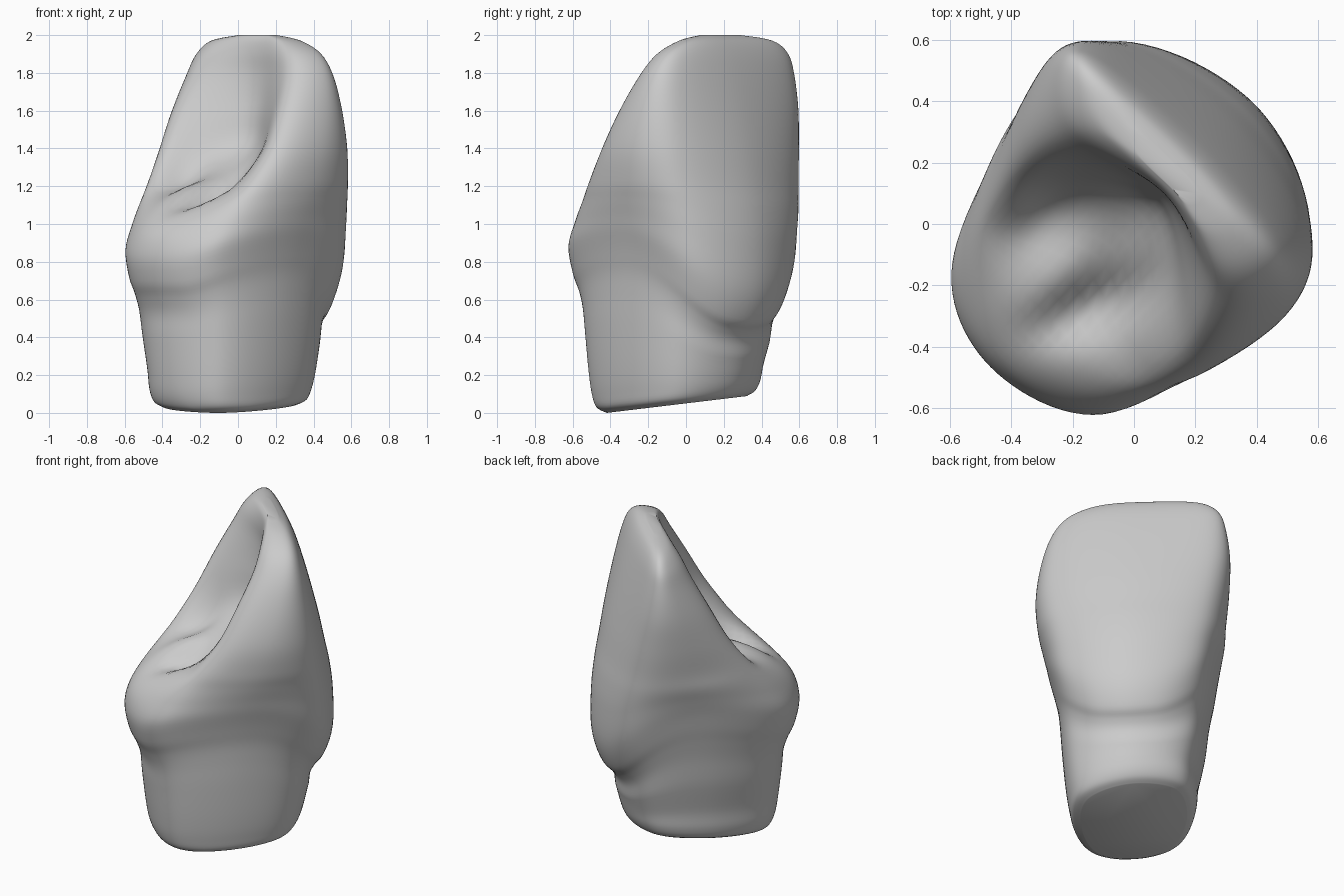
import bpy, bmesh, math

cube = bpy.data.objects.get("Cube")
if cube:
    bpy.data.objects.remove(cube, do_unlink=True)

# Horizontal sections in hundredths: height, then depth of the outer face, the sides,
# the two inner ridges and the hollow between them, then both half widths
LEVELS = [
    (0, 30, -8, -36, -45, 31, 30),
    (3, 34, -8, -40, -49, 36, 34),
    (10, 37, -8, -42, -52, 38, 36),
    (22, 39, -8, -43, -54, 40, 37),
    (40, 41, -8, -44, -56, 42, 41),
    (52, 42, -7, -45, -57, 43, 43),
    (61, 45, -6, -47, -60, 44, 45),
    (70, 50, -5, -50, -64, 46, 47),
    (84, 55, -3, -51, -66, 49, 49),
    (98, 55, -1, -45, -61, 51, 51),
    (110, 53, 2, -38, -46, 53, 53),
    (122, 50, 6, -30, -16, 55, 54),
    (140, 46, 10, -18, 7, 56, 56),
    (160, 41, 15, -7, 12, 53, 57),
    (178, 36, 19, 3, 14, 47, 55),
    (190, 32, 21, 9, 14, 38, 51),
    (197, 28, 21, 14, 15, 24, 41),
    (200, 23, 20, 17, 17, 8, 20),
]
LEFT_RIDGE, RIGHT_RIDGE = 0.75, 0.67   # ridge positions as shares of the half widths
STEPS = 5         # rings per level
AROUND = 12       # points per outline segment


def catmull(a, b, c, d, t):
    """Smooth blend from b to c, per component."""
    return [0.5 * (2 * q + (r - p) * t + (2 * p - 5 * q + 4 * r - s) * t * t
                   + (3 * q - p - 3 * r + s) * t ** 3)
            for p, q, r, s in zip(a, b, c, d)]


def outline(outer, side, ridge, hollow, left, right):
    """Closed smooth section through eight guide points (depth, width)."""
    shoulder = side + 0.73 * (outer - side)
    pts = [(outer, 0), (shoulder, 0.8 * left), (side, left), (ridge, LEFT_RIDGE * left),
           (hollow, 0), (ridge, -RIGHT_RIDGE * right), (side, -right), (shoulder, -0.85 * right)]
    n = len(pts)
    return [catmull(pts[i - 1], pts[i], pts[(i + 1) % n], pts[(i + 2) % n], k / AROUND)
            for i in range(n) for k in range(AROUND)]


def bell(value, centre, spread):
    return math.exp(-((value - centre) / spread) ** 2)


def place(depth, width, z):
    """Wave the neck line, press in the grooves, tilt the base and turn to the diagonal."""
    side_rise = 0.14 * max(0, (abs(width) - 0.15) / 0.3) ** 2
    outer_drop = 0.22 * max(0, depth / 0.5) ** 2
    groove = 0.08 * bell(width, 0.2 + 0.35 * depth, 0.09) * bell(depth, -0.27, 0.2)
    pit = 0.08 * bell(width, -0.24, 0.11) * bell(depth, -0.14, 0.15)
    tongue = 0.04 * bell(width, -0.06, 0.09) * bell(depth, -0.3, 0.18)
    inner = min(1, max(0, (z - 0.9) / 0.2))
    r = math.sqrt(0.5)
    x, y = (depth + width) * r, (depth - width) * r
    tilt = 0.12 * max(0, 1 - z / 0.4) * max(0, y + 0.42)
    z += bell(z, 0.62, 0.35) * (side_rise - outer_drop) * min(1, z / 0.2)
    return (x, y, z + tilt + inner * (tongue - groove - pit))


# Rings up the body
sections = []
last = len(LEVELS) - 1
for i in range(last):
    quad = [LEVELS[min(max(j, 0), last)] for j in range(i - 1, i + 3)]
    sections += [catmull(*quad, k / STEPS) for k in range(STEPS)]
sections.append(LEVELS[last])

bm = bmesh.new()
rings = []
for sec in sections:
    z, *shape = [c / 100 for c in sec]
    rings.append([bm.verts.new(place(d, w, z)) for d, w in outline(*shape)])

# Skin and end caps
count = len(rings[0])
for low, high in zip(rings, rings[1:]):
    for i in range(count):
        j = (i + 1) % count
        bm.faces.new((low[i], low[j], high[j], high[i]))
bm.faces.new(rings[0])
bm.faces.new(rings[-1])
bmesh.ops.recalc_face_normals(bm, faces=bm.faces)

mesh = bpy.data.meshes.new("tooth")
bm.to_mesh(mesh)
bm.free()
tooth = bpy.data.objects.new("tooth", mesh)
bpy.context.collection.objects.link(tooth)

# Plain grey surface
grey = bpy.data.materials.new("plain_grey")
grey.use_nodes = True
colour = (0.6, 0.6, 0.6, 1)
grey.diffuse_color = colour
grey.node_tree.nodes["Principled BSDF"].inputs["Base Color"].default_value = colour
mesh.materials.append(grey)

# Soft shading with a crisp base rim
bpy.ops.object.select_all(action="DESELECT")
tooth.select_set(True)
bpy.context.view_layer.objects.active = tooth
bpy.ops.object.shade_smooth_by_angle(angle=math.radians(50))
